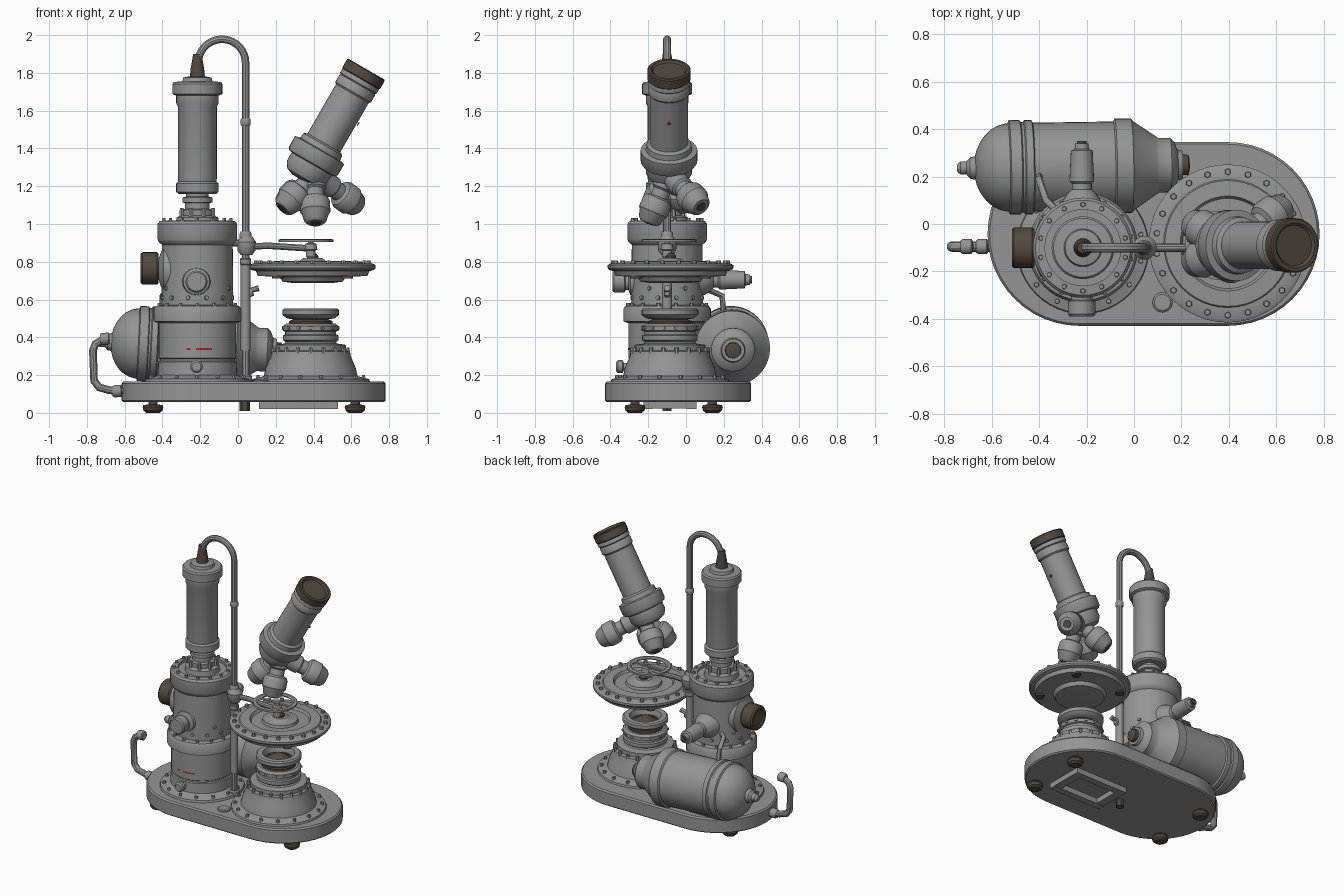
import bpy, bmesh, math
from mathutils import Vector, Matrix


def material(name, col):
    m = bpy.data.materials.new(name)
    m.diffuse_color = (*col, 1)
    return m


GREY = material("metal grey", (0.30, 0.30, 0.30))
BROWN = material("dark brown", (0.085, 0.068, 0.055))
RED = material("marking red", (0.35, 0.02, 0.02))


def finish(bm, name, mat):
    bmesh.ops.recalc_face_normals(bm, faces=bm.faces[:])
    me = bpy.data.meshes.new(name)
    bm.to_mesh(me)
    bm.free()
    ob = bpy.data.objects.new(name, me)
    bpy.context.collection.objects.link(ob)
    me.materials.append(mat)
    return ob


def turn(d):
    return Vector(d).to_track_quat('Z', 'Y').to_matrix().to_4x4()


def lathe(name, prof, at, d=(0, 0, 1), mat=GREY, n=36, closed=False):
    """Spin an (r, t) profile around direction d starting at a point."""
    bm = bmesh.new()
    if not closed:
        prof = [(0, prof[0][1])] + list(prof) + [(0, prof[-1][1])]
    rings = [[bm.verts.new((r * math.cos(2 * math.pi * i / n), r * math.sin(2 * math.pi * i / n), t))
              for i in range(n)] for r, t in prof]
    pairs = list(zip(rings, rings[1:])) + ([(rings[-1], rings[0])] if closed else [])
    for a, b in pairs:
        for i in range(n):
            j = (i + 1) % n
            bm.faces.new((a[i], a[j], b[j], b[i]))
    bmesh.ops.remove_doubles(bm, verts=bm.verts[:], dist=1e-5)
    bm.transform(Matrix.Translation(at) @ turn(d))
    return finish(bm, name, mat)


def bolts(name, c, R, n, r=0.013, h=0.016, mat=GREY, radial=False):
    """Ring of hexagonal bolt heads, pointing up or outwards."""
    bm = bmesh.new()
    for i in range(n):
        a = 2 * math.pi * (i + 0.5) / n
        u = Vector((math.cos(a), math.sin(a), 0))
        m = Matrix.Translation(Vector(c) + u * R) @ turn(u if radial else (0, 0, 1))
        bmesh.ops.create_cone(bm, cap_ends=True, segments=6, radius1=r, radius2=r * 0.75, depth=2 * h, matrix=m)
    return finish(bm, name, mat)


def pipe(name, pts, r, mat=GREY):
    cu = bpy.data.curves.new(name, 'CURVE')
    cu.dimensions = '3D'
    cu.bevel_depth, cu.bevel_resolution, cu.use_fill_caps = r, 3, True
    sp = cu.splines.new('POLY')
    sp.points.add(len(pts) - 1)
    for p, co in zip(sp.points, pts):
        p.co = (*co, 1)
    cu.materials.append(mat)
    ob = bpy.data.objects.new(name, cu)
    bpy.context.collection.objects.link(ob)
    bpy.ops.object.select_all(action='DESELECT')
    ob.select_set(True)
    bpy.context.view_layer.objects.active = ob
    bpy.ops.object.convert(target='MESH')


def box(name, lo, hi, mat=GREY):
    bm = bmesh.new()
    lo, hi = Vector(lo), Vector(hi)
    bmesh.ops.create_cube(bm, size=1, matrix=Matrix.Translation((lo + hi) / 2) @ Matrix.Diagonal((*(hi - lo), 1)))
    return finish(bm, name, mat)


# stadium base plate with chamfered rim
bm = bmesh.new()
loops = []
for R, z in ((0.378, 0.058), (0.387, 0.066), (0.387, 0.155), (0.378, 0.165)):
    ring = []
    for cx, a0 in ((0.395, -90), (-0.23, 90)):
        for k in range(25):
            a = math.radians(a0 + k * 7.5)
            ring.append(bm.verts.new((cx + R * math.cos(a), -0.042 + R * math.sin(a), z)))
    loops.append(ring)
for a, b in zip(loops, loops[1:]):
    for i in range(len(a)):
        j = (i + 1) % len(a)
        bm.faces.new((a[i], a[j], b[j], b[i]))
bm.faces.new(loops[0])
bm.faces.new(loops[-1])
finish(bm, "base_plate", GREY)

# feet, underside frame and fittings
for i, (x, y) in enumerate(((-0.45, -0.27), (-0.45, 0.14), (0.62, -0.27), (0.62, 0.14))):
    lathe(f"foot_{i}", [(0.035, 0), (0.05, 0.012), (0.055, 0.03), (0.05, 0.042), (0.025, 0.044), (0.025, 0.06)],
          (x, y, 0), mat=BROWN, n=20)
for i, y in enumerate((-0.20, 0.03)):
    box(f"under_frame_long_{i}", (0.11, y - 0.025, 0.02), (0.53, y + 0.025, 0.06))
for i, x in enumerate((0.14, 0.50)):
    box(f"under_frame_short_{i}", (x - 0.03, -0.20, 0.022), (x + 0.03, 0.03, 0.06))
lathe("pipe_nut_below", [(0.028, 0.01), (0.028, 0.06)], (0.035, -0.1, 0), mat=BROWN, n=6)
lathe("base_button", [(0.042, 0.16), (0.042, 0.172), (0.034, 0.178)], (0.12, -0.33, 0), n=20)

# main column
C = (-0.215, -0.1, 0)
lathe("column_body", [(0.28, 0.16), (0.275, 0.18), (0.235, 0.19), (0.21, 0.2), (0.207, 0.27), (0.199, 0.275),
      (0.199, 0.285), (0.205, 0.29), (0.205, 0.475), (0.232, 0.485), (0.232, 0.55), (0.222, 0.565), (0.19, 0.57),
      (0.187, 0.89), (0.205, 0.905), (0.211, 0.92), (0.211, 1.0), (0.2, 1.015), (0.16, 1.018), (0.16, 1.0),
      (0.115, 1.0), (0.11, 1.035), (0.085, 1.045), (0.085, 1.075), (0.065, 1.08), (0.065, 1.11), (0.08, 1.115),
      (0.08, 1.14), (0.06, 1.145), (0.06, 1.165)], C, n=48)
lathe("upper_cylinder", [(0.1, 1.16), (0.112, 1.17), (0.112, 1.215), (0.1, 1.225), (0.103, 1.24), (0.103, 1.62),
      (0.112, 1.64), (0.112, 1.68), (0.132, 1.688), (0.132, 1.742), (0.124, 1.752), (0.08, 1.755), (0.075, 1.775),
      (0.04, 1.782)], C)
lathe("hose_boot", [(0.04, 1.775), (0.036, 1.82), (0.024, 1.89), (0.024, 1.9)], C, mat=BROWN, n=20)
bolts("column_top_bolts", (C[0], C[1], 1.015), 0.182, 14)
bolts("column_shoulder_bolts", (C[0], C[1], 0.565), 0.207, 14)
bolts("column_side_bolts", (C[0], C[1], 0.61), 0.187, 12, 0.015, 0.012, radial=True)
bolts("column_neck_bolts", (C[0], C[1], 1.045), 0.09, 8, 0.015, 0.04)
bolts("column_foot_bolts", (C[0], C[1], 0.185), 0.25, 14)
# thin red marks on the column
for i, (a0, a1) in enumerate(((-92, -68), (-106, -100))):
    bm = bmesh.new()
    rows = [[bm.verts.new((C[0] + 0.208 * math.cos(math.radians(a0 + (a1 - a0) * k / 6)),
                           C[1] + 0.208 * math.sin(math.radians(a0 + (a1 - a0) * k / 6)), z))
             for k in range(7)] for z in (0.333, 0.343)]
    for k in range(6):
        bm.faces.new((rows[0][k], rows[0][k + 1], rows[1][k + 1], rows[1][k]))
    finish(bm, f"red_mark_{i}", RED)

# knobs around the column
lathe("left_knob_flange", [(0.125, 0.13), (0.12, 0.18), (0.085, 0.195), (0.055, 0.205), (0.055, 0.24)],
      (-0.215, -0.1, 0.76), (-1, 0, 0))
lathe("left_knob", [(0.078, 0.205), (0.086, 0.215), (0.086, 0.29), (0.078, 0.30), (0.06, 0.30), (0.055, 0.29)],
      (-0.215, -0.1, 0.765), (-1, 0, 0), BROWN, 24)
bolts("left_knob_bolts", (-0.215, -0.1, 0.66), 0.187, 6, 0.014, 0.012, radial=True)
lathe("front_knob", [(0.08, 0.15), (0.07, 0.195), (0.045, 0.205), (0.045, 0.22), (0.058, 0.225), (0.058, 0.28),
      (0.05, 0.29)], (-0.22, -0.1, 0.695), (0, -1, 0), n=24)
lathe("back_valve", [(0.1, 0.14), (0.08, 0.2), (0.06, 0.23), (0.042, 0.245), (0.042, 0.27), (0.052, 0.28),
      (0.046, 0.41), (0.03, 0.415), (0.028, 0.44)], (-0.22, -0.1, 0.705), (0, 1, 0), n=24)
lathe("back_valve_tip", [(0.02, 0.435), (0.02, 0.45)], (-0.22, -0.1, 0.705), (0, 1, 0), BROWN, 12)
lathe("drain_knob", [(0.02, 0.19), (0.02, 0.23), (0.034, 0.235), (0.034, 0.26), (0.025, 0.27)],
      (-0.22, -0.1, 0.245), (0, -1, 0), n=12)

# long hose with arch, joints and tap
arch = [(-0.215, -0.1, 1.78), (-0.212, -0.1, 1.86)]
arch += [(-0.085 + 0.125 * math.cos(a), -0.1, 1.855 + 0.123 * math.sin(a))
         for a in [math.radians(170 - 170 * k / 16) for k in range(17)]]
pipe("arched_hose", arch + [(0.04, -0.1, 0.16)], 0.021)
for i, (z, r, h) in enumerate(((1.54, 0.027, 0.02), (0.93, 0.032, 0.03), (0.80, 0.03, 0.02), (0.18, 0.035, 0.02))):
    lathe(f"pipe_joint_{i}", [(r * 0.8, z - h), (r, z - h * 0.6), (r, z + h * 0.6), (r * 0.8, z + h)], (0.04, -0.1, 0), n=16)
lathe("lower_pipe_sleeve", [(0.026, 0.33), (0.026, 0.82)], (0.04, -0.1, 0), n=16)
lathe("pipe_hub", [(0.03, -0.05), (0.048, -0.025), (0.05, 0.02), (0.03, 0.05)], (0.045, -0.1, 0.885), n=20)
pipe("hub_to_column", [(-0.05, -0.1, 0.9), (0.04, -0.1, 0.9)], 0.02)
pipe("tap_hook", [(0.03, -0.1, 0.61), (0.07, -0.1, 0.63), (0.07, -0.1, 0.65), (0.11, -0.1, 0.66)], 0.017)

# swing arm and ring over the stage
pipe("swing_arm", [(0.05, -0.1, 0.88), (0.16, -0.1, 0.885), (0.39, -0.1, 0.87)], 0.018)
lathe("arm_post", [(0.026, 0.825), (0.026, 0.86), (0.035, 0.865), (0.03, 0.895), (0.014, 0.9), (0.014, 0.92)],
      (0.385, -0.1, 0), n=16)
S = (0.385, -0.085, 0)
lathe("slide_ring", [(0.145, 0.905), (0.145, 0.918), (0.125, 0.921), (0.112, 0.914), (0.116, 0.905)],
      (0.36, -0.09, 0), closed=True)
box("slide_ring_bar", (0.235, -0.1, 0.906), (0.48, -0.08, 0.916))

# round stage
T = (0.395, -0.082, 0)
lathe("stage_disc", [(0.1, 0.687), (0.16, 0.695), (0.175, 0.72), (0.29, 0.725), (0.3, 0.75), (0.325, 0.757),
      (0.333, 0.767), (0.333, 0.782), (0.32, 0.79), (0.27, 0.792), (0.265, 0.80), (0.2, 0.803), (0.19, 0.785),
      (0.12, 0.785), (0.115, 0.803), (0.07, 0.805), (0.05, 0.82)], T, n=48)
bolts("stage_rim_studs", (T[0], T[1], 0.79), 0.302, 22, 0.016, 0.018)
lathe("stage_lens", [(0.03, 0.81), (0.03, 0.83), (0.018, 0.845)], T, mat=BROWN, n=12)
for i in range(4):
    a = math.radians(45 + 90 * i)
    lathe(f"stage_under_pad_{i}", [(0.03, 0.712), (0.03, 0.73)], (T[0] + 0.26 * math.cos(a), T[1] + 0.26 * math.sin(a), 0),
          mat=BROWN, n=12)

# lamp pedestal under the stage
lathe("pedestal_cone", [(0.315, 0.16), (0.31, 0.178), (0.265, 0.19), (0.248, 0.195), (0.238, 0.24), (0.212, 0.3),
      (0.208, 0.325), (0.187, 0.33), (0.187, 0.36), (0.14, 0.367), (0.133, 0.375), (0.147, 0.385), (0.147, 0.41),
      (0.135, 0.415), (0.135, 0.43), (0.147, 0.435), (0.147, 0.46), (0.13, 0.472)], S, n=48)
lathe("pedestal_neck", [(0.115, 0.465), (0.115, 0.485), (0.095, 0.495), (0.095, 0.515)], S, mat=BROWN)
lathe("pedestal_top_ring", [(0.09, 0.495), (0.125, 0.5), (0.145, 0.515), (0.15, 0.52), (0.15, 0.545), (0.14, 0.553),
      (0.105, 0.553), (0.095, 0.52)], S, closed=True)
lathe("lamp_cone", [(0.09, 0.5), (0.08, 0.515), (0.02, 0.55)], S, mat=BROWN)
bolts("pedestal_bolts", (S[0], S[1], 0.33), 0.2, 18, 0.013)
bolts("pedestal_collar_bolts", (S[0], S[1], 0.45), 0.142, 14, 0.013, 0.012, radial=True)
bolts("pedestal_foot_bolts", (S[0], S[1], 0.185), 0.285, 16)

# horizontal tank at the back
dome = [(0.186 * math.sin(math.radians(a)), 0.15 - 0.15 * math.cos(math.radians(a))) for a in range(12, 85, 12)]
A, D = (-0.675, 0.236, 0.375), (1, 0.015, -0.05)
lathe("tank", dome + [(0.186, 0.145), (0.199, 0.15), (0.199, 0.195), (0.191, 0.2), (0.191, 0.21), (0.199, 0.215),
      (0.199, 0.245), (0.187, 0.25), (0.187, 0.59), (0.199, 0.597), (0.199, 0.665), (0.187, 0.675), (0.125, 0.765),
      (0.115, 0.78), (0.115, 0.83), (0.1, 0.845), (0.065, 0.86), (0.06, 0.88)], A, D, n=40)
lathe("tank_outlet", [(0.045, 0.86), (0.042, 0.905), (0.025, 0.91)], A, D, BROWN, 12)
lathe("tank_nub", [(0.05, -0.01), (0.045, 0.015), (0.028, 0.03), (0.028, 0.055), (0.015, 0.07)], A, (-1, 0, 0), n=14)
box("tank_saddle", (-0.4, 0.14, 0.16), (-0.12, 0.29, 0.21), BROWN)
pipe("tank_feed", [(-0.4, 0.2, 0.53), (-0.4, 0.19, 0.62), (-0.37, 0.1, 0.66), (-0.3, 0.03, 0.66)], 0.016)

# bent pipe on the left end
pipe("side_pipe", [(-0.6, -0.095, 0.115), (-0.68, -0.095, 0.12), (-0.735, -0.095, 0.135), (-0.762, -0.095, 0.17),
     (-0.768, -0.095, 0.33), (-0.755, -0.095, 0.365), (-0.72, -0.095, 0.385), (-0.685, -0.095, 0.40)], 0.022)
for i, (x, z) in enumerate(((-0.64, 0.115), (-0.705, 0.392))):
    lathe(f"side_pipe_collar_{i}", [(0.026, -0.025), (0.032, -0.015), (0.032, 0.02), (0.026, 0.025)],
          (x, -0.095, z), (1, 0, 0.05), n=16)

# tilted eyepiece tube
E, DN = (0.68, -0.09, 1.82), (-0.5, 0, -0.866)
lathe("eyepiece_cap", [(0.085, 0.012), (0.095, 0), (0.11, 0), (0.115, 0.006), (0.115, 0.055), (0.108, 0.062)], E, DN, BROWN)
lathe("eyepiece_tube", [(0.106, 0.055), (0.112, 0.065), (0.112, 0.085), (0.104, 0.092), (0.109, 0.1), (0.109, 0.14),
      (0.1, 0.15), (0.1, 0.45), (0.118, 0.46), (0.122, 0.49), (0.15, 0.495), (0.15, 0.56), (0.14, 0.575), (0.122, 0.58),
      (0.122, 0.63), (0.1, 0.665), (0.06, 0.68)], E, DN)
lathe("tube_red_mark", [(0.01, 0.097), (0.01, 0.103)], (0.55, -0.09, 1.58), (0.866, 0, -0.5), RED, 4)

# revolving objectives
H = Vector((0.405, -0.09, 1.265))
for i, tip in enumerate(((0.235, -0.17, 1.08), (0.235, 0.01, 1.09), (0.41, -0.2, 1.005), (0.64, 0.08, 1.09))):
    d = Vector(tip) - H
    L = d.length
    lathe(f"objective_{i}", [(0.06, 0), (0.06, L - 0.2), (0.048, L - 0.19), (0.048, L - 0.15), (0.07, L - 0.14),
          (0.08, L - 0.12), (0.08, L - 0.065), (0.072, L - 0.055), (0.06, L - 0.015), (0.045, L)], H, d, n=24)
    lathe(f"objective_lens_{i}", [(0.03, L - 0.01), (0.026, L + 0.004)], H, d, BROWN, 16)

# smooth round surfaces, keep hard edges
bpy.ops.object.select_all(action='DESELECT')
for ob in bpy.context.scene.objects:
    if ob.type == 'MESH':
        ob.select_set(True)
        bpy.context.view_layer.objects.active = ob
bpy.ops.object.shade_smooth_by_angle(angle=math.radians(35))
